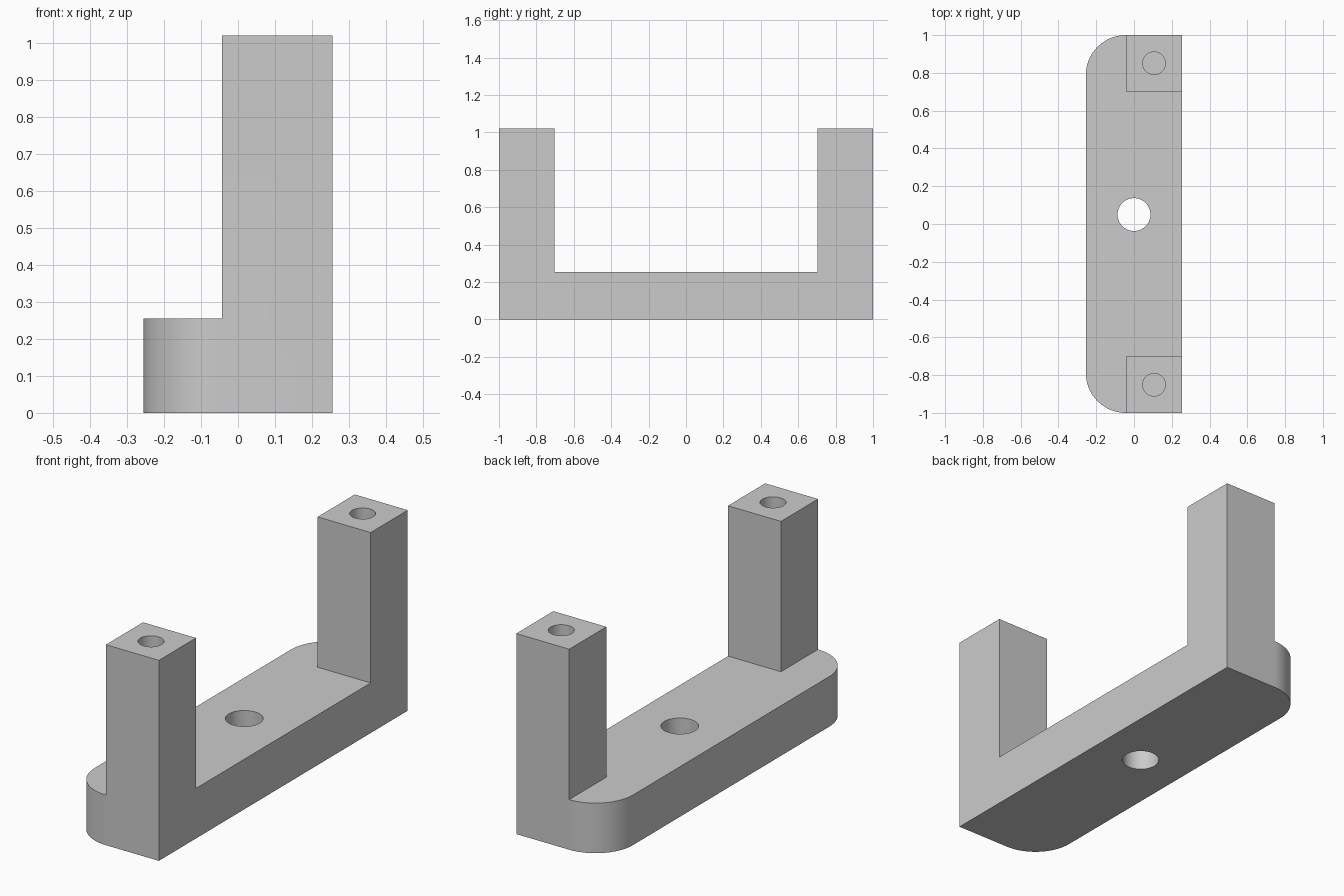
import bpy
import bmesh
from math import pi, sin, cos
from mathutils import Matrix, Vector

if "Cube" in bpy.data.objects:
    bpy.data.objects.remove(bpy.data.objects["Cube"], do_unlink=True)

# Main dimensions
HALF_W, HALF_L = 0.255, 1.0
BASE_H, TOP = 0.255, 1.02
POST = 0.298
RADIUS = 0.212
HOLE_DEPTH = 0.4

grey = bpy.data.materials.new("plain grey")
grey.use_nodes = True
colour = (0.6, 0.6, 0.6, 1)
grey.diffuse_color = colour
grey.node_tree.nodes["Principled BSDF"].inputs["Base Color"].default_value = colour


def make_object(name, bm):
    bmesh.ops.recalc_face_normals(bm, faces=bm.faces)
    mesh = bpy.data.meshes.new(name)
    bm.to_mesh(mesh)
    bm.free()
    mesh.materials.append(grey)
    obj = bpy.data.objects.new(name, mesh)
    bpy.context.collection.objects.link(obj)
    return obj


def prism(name, outline, z0, z1):
    bm = bmesh.new()
    face = bm.faces.new([bm.verts.new((x, y, z0)) for x, y in outline])
    result = bmesh.ops.extrude_face_region(bm, geom=[face])
    top = [v for v in result["geom"] if isinstance(v, bmesh.types.BMVert)]
    bmesh.ops.translate(bm, verts=top, vec=(0, 0, z1 - z0))
    return make_object(name, bm)


def cylinder(name, x, y, radius, z0, z1):
    bm = bmesh.new()
    bmesh.ops.create_cone(bm, cap_ends=True, segments=64, radius1=radius, radius2=radius,
                          depth=z1 - z0, matrix=Matrix.Translation((x, y, (z0 + z1) / 2)))
    return make_object(name, bm)


def combine(target, tool, operation):
    tool.hide_render = True
    mod = target.modifiers.new(tool.name, "BOOLEAN")
    mod.operation, mod.solver, mod.object = operation, "EXACT", tool
    bpy.context.view_layer.objects.active = target
    bpy.ops.object.modifier_apply(modifier=mod.name)
    bpy.data.objects.remove(tool, do_unlink=True)


# Base plate, rounded on the two -x corners
STEPS = 24
outline = [(HALF_W, -HALF_L), (HALF_W, HALF_L)]
for cy, start in ((HALF_L - RADIUS, pi / 2), (RADIUS - HALF_L, pi)):
    for i in range(STEPS + 1):
        a = start + i * pi / 2 / STEPS
        outline.append((RADIUS - HALF_W + RADIUS * cos(a), cy + RADIUS * sin(a)))
bracket = prism("bracket", outline, 0, BASE_H)

# Upright posts flush with the straight side and the ends
x0 = HALF_W - POST
for side in (-1, 1):
    inner, outer = side * (HALF_L - POST), side * HALF_L
    corners = [(x0, inner), (HALF_W, inner), (HALF_W, outer), (x0, outer)]
    combine(bracket, prism("post", corners, BASE_H / 2, TOP), "UNION")

# Blind holes in the post tops and a through hole in the base
for side in (-1, 1):
    hole = cylinder("post_hole", HALF_W - POST / 2, side * (HALF_L - POST / 2),
                    0.06, TOP - HOLE_DEPTH, TOP + 0.1)
    combine(bracket, hole, "DIFFERENCE")
combine(bracket, cylinder("base_hole", 0, 0.05, 0.087, -0.1, BASE_H + 0.1), "DIFFERENCE")

# Smooth the curved walls and keep the edges sharp
bpy.ops.object.select_all(action="DESELECT")
bracket.select_set(True)
bpy.context.view_layer.objects.active = bracket
bpy.ops.object.shade_smooth_by_angle(angle=pi / 6)
